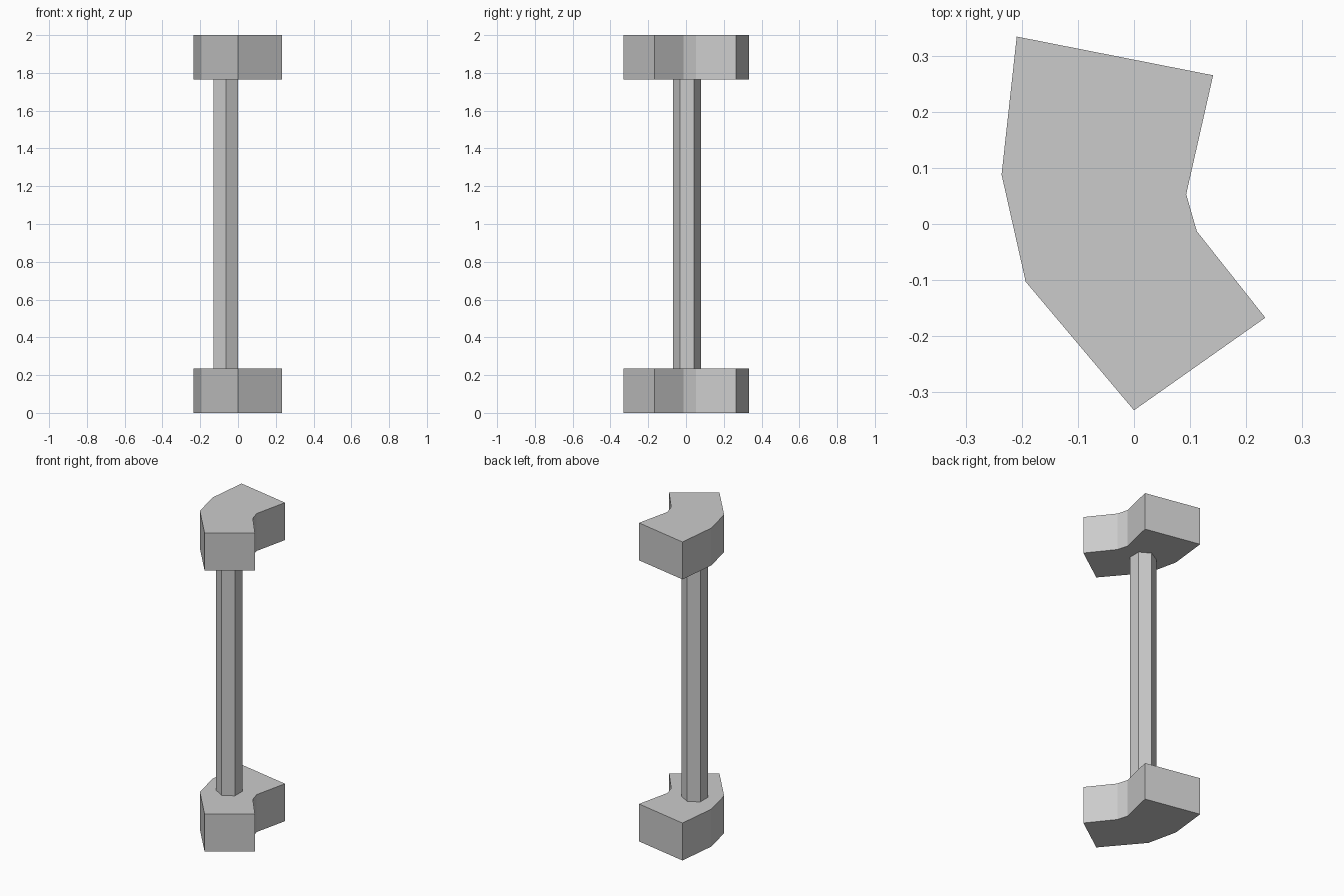
import bpy, bmesh
from math import sin, cos, pi

if "Cube" in bpy.data.objects:
    bpy.data.objects.remove(bpy.data.objects["Cube"])


def prism(name, outline, z0, z1):
    """Extrude a flat outline from z0 up to z1."""
    bm = bmesh.new()
    face = bm.faces.new([bm.verts.new((x, y, z0)) for x, y in outline])
    ext = bmesh.ops.extrude_face_region(bm, geom=[face], use_keep_orig=True)
    top = [v for v in ext["geom"] if isinstance(v, bmesh.types.BMVert)]
    bmesh.ops.translate(bm, verts=top, vec=(0, 0, z1 - z0))
    bmesh.ops.recalc_face_normals(bm, faces=bm.faces)
    mesh = bpy.data.meshes.new(name)
    bm.to_mesh(mesh)
    bm.free()
    obj = bpy.data.objects.new(name, mesh)
    bpy.context.collection.objects.link(obj)
    return obj


# Curved block outline, shared by base and cap
block = [(-0.209, 0.334), (-0.236, 0.088), (-0.193, -0.103), (0.0, -0.332),
         (0.234, -0.167), (0.112, -0.013), (0.093, 0.053), (0.141, 0.265)]
THICK = 0.235
HEIGHT = 2.0
prism("base_block", block, 0, THICK)
prism("top_block", block, HEIGHT - THICK, HEIGHT)

# Six-sided post between the blocks
CX, CY, R = -0.064, 0.005, 0.075
hexagon = [(CX + R * cos(pi / 2 + i * pi / 3), CY + R * sin(pi / 2 + i * pi / 3))
           for i in range(6)]
prism("post", hexagon, THICK, HEIGHT - THICK)
